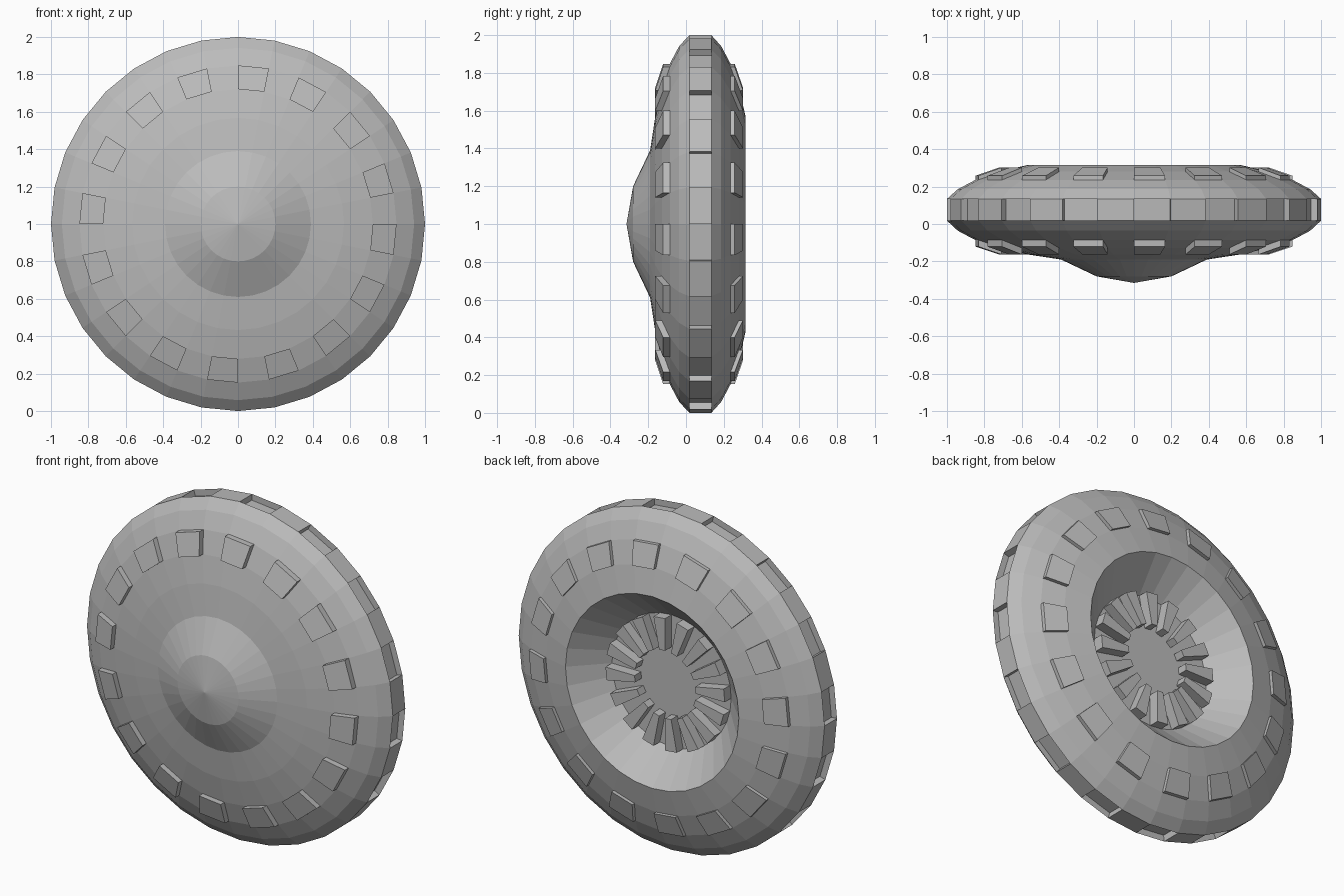
import bpy
import bmesh
from math import sin, cos, pi
from mathutils import Vector

if "Cube" in bpy.data.objects:
    bpy.data.objects.remove(bpy.data.objects["Cube"])

SIDES = 32

grey = bpy.data.materials.new("mid_grey")
grey.use_nodes = True
colour = (0.5, 0.5, 0.5, 1)
grey.diffuse_color = colour
grey.node_tree.nodes["Principled BSDF"].inputs["Base Color"].default_value = colour

# Hull profile as (radius, depth), front tip to recessed back hub
profile = [
    (0, -0.315), (0.2, -0.28), (0.39, -0.19),                   # nose dome
    (0.567, -0.163), (0.721, -0.128), (0.848, -0.086), (0.942, -0.036),
    (1, 0.018), (1, 0.134),                                     # flat rim
    (0.942, 0.186), (0.848, 0.236), (0.721, 0.28), (0.567, 0.316),
    (0.39, 0.135), (0.2, 0.135), (0, 0.135),                    # back dish
]
FRONT_PADS, RIM, BACK_PADS, FINS = 4, 7, 10, 13

bm = bmesh.new()


def ring(radius, y):
    if radius == 0:
        return [bm.verts.new((0, y, 1))] * SIDES
    turns = [2 * pi * i / SIDES for i in range(SIDES)]
    return [bm.verts.new((radius * sin(a), y, 1 + radius * cos(a))) for a in turns]


# Lathe the profile, keeping the faces of each band
rings = [ring(r, y) for r, y in profile]
bands = []
for a, b in zip(rings, rings[1:]):
    band = []
    for i in range(SIDES):
        j = (i + 1) % SIDES
        corners = list(dict.fromkeys((a[i], a[j], b[j], b[i])))
        band.append(bm.faces.new(corners))
    bands.append(band)
bmesh.ops.recalc_face_normals(bm, faces=bm.faces)


def extrude_alternate(band, offset):
    """Push every second face of a band by offset(face)."""
    result = bmesh.ops.extrude_discrete_faces(bm, faces=bands[band][::2])
    for face in result["faces"]:
        face.normal_update()
        bmesh.ops.translate(bm, verts=face.verts, vec=offset(face))


def radial(face):
    out = face.calc_center_median() - Vector((0, 0, 1))
    out.y = 0
    return out.normalized()


# Raised pads front and back, rim notches and the fins in the dish
extrude_alternate(FRONT_PADS, lambda f: Vector((0, -0.035, 0)))
extrude_alternate(BACK_PADS, lambda f: Vector((0, 0.022, 0)))
extrude_alternate(RIM, lambda f: radial(f) * -0.037)
extrude_alternate(FINS, lambda f: Vector((0, 0.06, 0)))

bmesh.ops.recalc_face_normals(bm, faces=bm.faces)
mesh = bpy.data.meshes.new("saucer_hull")
bm.to_mesh(mesh)
bm.free()
mesh.materials.append(grey)
hull = bpy.data.objects.new("saucer_hull", mesh)
bpy.context.collection.objects.link(hull)
